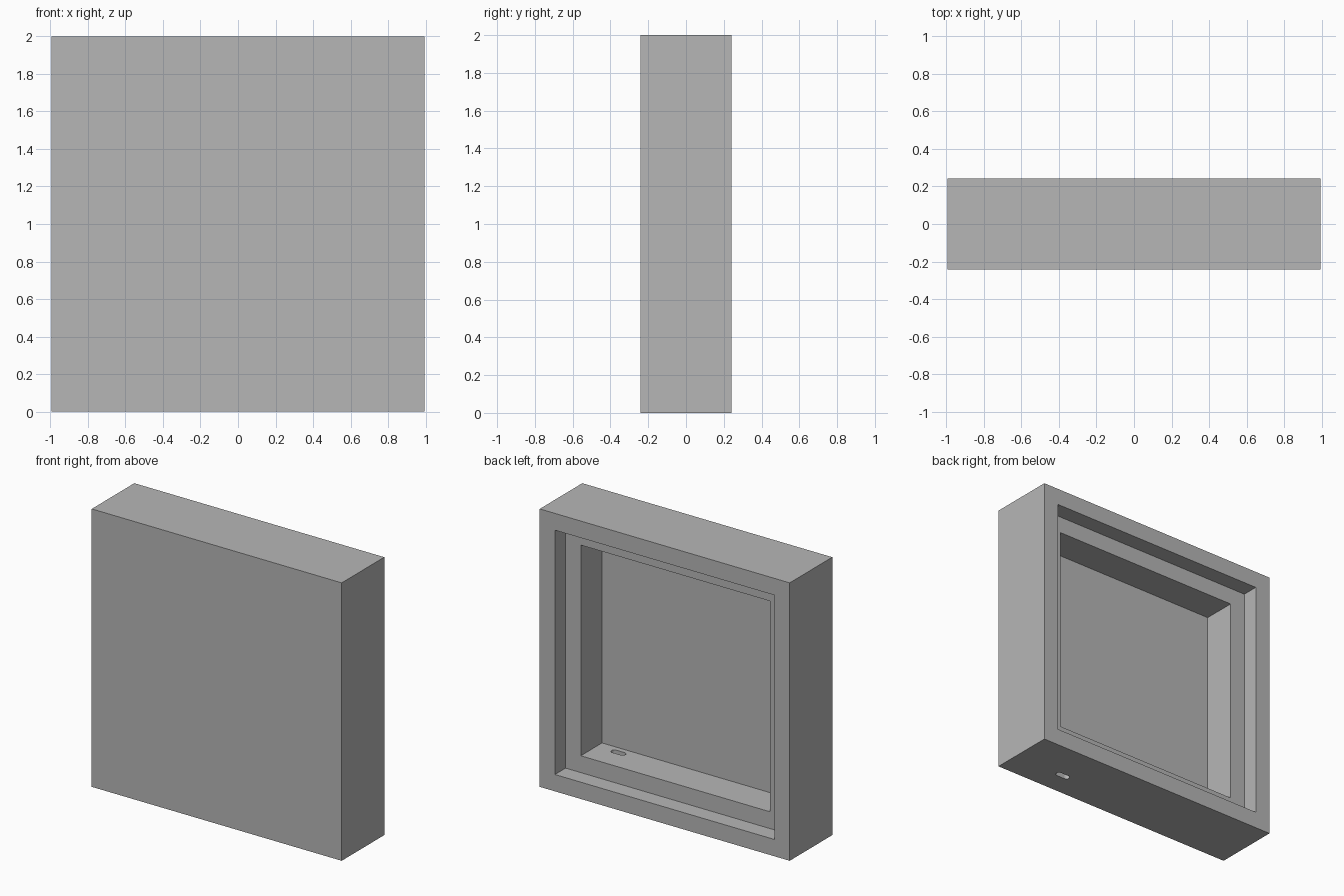
import bpy, bmesh, math

old = bpy.data.objects.get("Cube")
if old:
    bpy.data.objects.remove(old)

WIDTH, DEPTH, HEIGHT = 1.99, 0.484, 2.0
STEP = 0.121  # wall, ledge and panel thickness

grey = bpy.data.materials.new("plain grey")
grey.use_nodes = True
colour = (0.47, 0.47, 0.47, 1)
grey.diffuse_color = colour
grey.node_tree.nodes["Principled BSDF"].inputs["Base Color"].default_value = colour


def new_object(name, bm):
    bmesh.ops.recalc_face_normals(bm, faces=bm.faces)
    mesh = bpy.data.meshes.new(name)
    bm.to_mesh(mesh)
    bm.free()
    mesh.materials.append(grey)
    obj = bpy.data.objects.new(name, mesh)
    bpy.context.collection.objects.link(obj)
    return obj


def sink(bm, face, border, depth):
    """Inset a face, then push its middle towards the front."""
    bmesh.ops.inset_region(bm, faces=[face], thickness=border, use_even_offset=True)
    result = bmesh.ops.extrude_discrete_faces(bm, faces=[face])
    floor = result["faces"][0]
    bmesh.ops.translate(bm, verts=floor.verts, vec=(0, -depth, 0))
    return floor


# Casing: a block whose open back steps down twice
bm = bmesh.new()
bmesh.ops.create_cube(bm, size=1)
bmesh.ops.scale(bm, vec=(WIDTH, DEPTH, HEIGHT), verts=bm.verts)
bmesh.ops.translate(bm, vec=(0, 0, HEIGHT / 2), verts=bm.verts)
back = max(bm.faces, key=lambda f: f.calc_center_median().y)
ledge = sink(bm, back, STEP, STEP)
sink(bm, ledge, STEP, 2 * STEP)
casing = new_object("casing", bm)

# Cable slot: a round-ended hole through the bottom wall
radius, half_straight = 0.0225, 0.0325
bm = bmesh.new()
ring = []
for side in (1, -1):
    for i in range(9):
        a = math.pi * (i / 8 - 0.5)
        ring.append(bm.verts.new((
            0.58 + side * (half_straight + radius * math.cos(a)),
            -STEP / 2 + side * radius * math.sin(a), -0.1)))
base = bm.faces.new(ring)
top = bmesh.ops.extrude_face_region(bm, geom=[base])["geom"]
bmesh.ops.translate(bm, vec=(0, 0, 0.45),
                    verts=[v for v in top if isinstance(v, bmesh.types.BMVert)])
cutter = new_object("slot_cutter", bm)
cutter.hide_render = True

cut = casing.modifiers.new("cable slot", 'BOOLEAN')
cut.operation = 'DIFFERENCE'
cut.solver = 'EXACT'
cut.object = cutter
bpy.context.view_layer.objects.active = casing
casing.select_set(True)
bpy.ops.object.modifier_apply(modifier=cut.name)
bpy.data.objects.remove(cutter)
